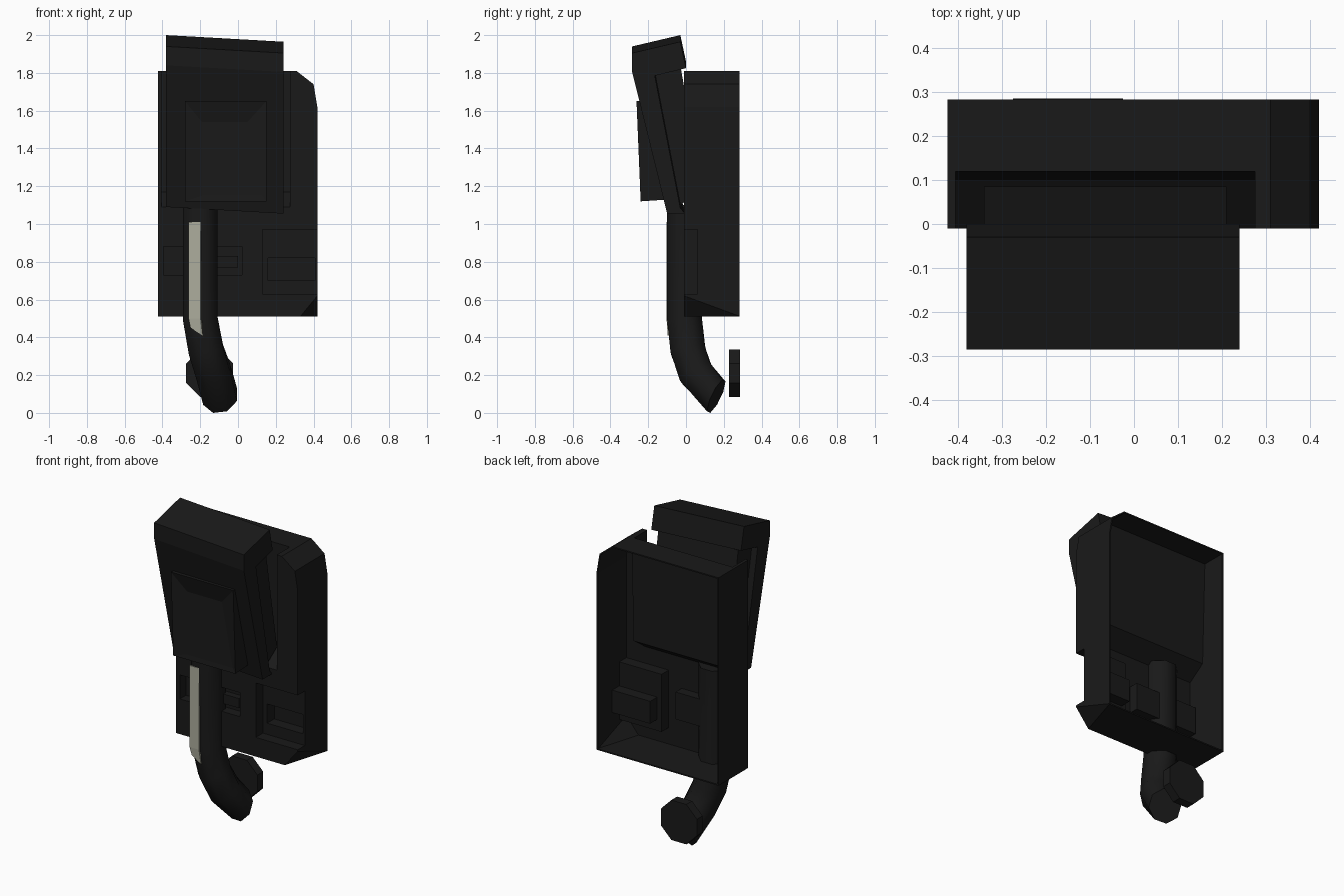
import bpy, bmesh, math
from mathutils import Vector

if "Cube" in bpy.data.objects:
    bpy.data.objects.remove(bpy.data.objects["Cube"])


def material(name, rgb):
    m = bpy.data.materials.new(name)
    m.diffuse_color = (*rgb, 1)
    m.use_nodes = True
    m.node_tree.nodes["Principled BSDF"].inputs["Base Color"].default_value = m.diffuse_color
    return m


black = material("black_plastic", (0.010, 0.010, 0.010))
cream = material("cream_strip", (0.42, 0.42, 0.34))


def finish(name, bm, mat):
    bmesh.ops.recalc_face_normals(bm, faces=bm.faces)
    me = bpy.data.meshes.new(name)
    bm.to_mesh(me)
    bm.free()
    me.materials.append(mat)
    ob = bpy.data.objects.new(name, me)
    bpy.context.collection.objects.link(ob)
    return ob


def loft(bm, rings):
    """Skin a list of equal rings and cap both ends."""
    vs = [[bm.verts.new(p) for p in r] for r in rings]
    n = len(vs[0])
    for a, b in zip(vs, vs[1:]):
        for i in range(n):
            bm.faces.new((a[i], a[(i + 1) % n], b[(i + 1) % n], b[i]))
    bm.faces.new(vs[0])
    bm.faces.new(vs[-1][::-1])


def prism(name, pts, a, b, axis, mat=black):
    """Extrude a profile: axis 'y' takes (x, z) points, axis 'x' takes (y, z)."""
    put = (lambda p, t: (p[0], t, p[1])) if axis == 'y' else (lambda p, t: (t, p[0], p[1]))
    bm = bmesh.new()
    loft(bm, [[put(p, t) for p in pts] for t in (a, b)])
    return finish(name, bm, mat)


def box(name, x, y, z, mat=black):
    return prism(name, [(x[0], z[0]), (x[1], z[0]), (x[1], z[1]), (x[0], z[1])], y[0], y[1], 'y', mat)


def combine(ob, tool, op):
    mod = ob.modifiers.new(op, 'BOOLEAN')
    mod.operation, mod.solver, mod.object = op, 'EXACT', tool
    tool.hide_render = True
    bpy.context.view_layer.update()
    dg = bpy.context.evaluated_depsgraph_get()
    me = bpy.data.meshes.new_from_object(ob.evaluated_get(dg))
    ob.modifiers.clear()
    ob.data = me
    bpy.data.objects.remove(tool)


def cut_corner(ob, inset):
    """Slice off the lower front right corner with a slanted plane."""
    a, b, c = Vector((.42, -.01, .62)), Vector((.33, -.01, .51)), Vector((.42, .283, .512))
    n = (b - a).cross(c - a).normalized()
    if n.x < 0:
        n = -n
    bm = bmesh.new()
    bm.from_mesh(ob.data)
    bmesh.ops.bisect_plane(bm, geom=bm.verts[:] + bm.edges[:] + bm.faces[:],
                           plane_co=a - n * inset, plane_no=n, clear_outer=True)
    bmesh.ops.holes_fill(bm, edges=[e for e in bm.edges if e.is_boundary])
    bmesh.ops.recalc_face_normals(bm, faces=bm.faces)
    bm.to_mesh(ob.data)
    bm.free()
    return ob


# Case: open-backed shell with chamfered corners
outline = [(-.423, .51), (.42, .51), (.42, 1.62), (.40, 1.74), (.31, 1.81), (-.423, 1.81)]
inside = [(-.415, .518), (.412, .518), (.412, 1.617), (.393, 1.734), (.307, 1.802), (-.415, 1.802)]
case = cut_corner(prism("case", outline, -.01, .283, 'y'), 0)
combine(case, cut_corner(prism("hollow", inside, 0, .4, 'y'), .008), 'DIFFERENCE')

# Backing walls for the recesses and the lid well, then the hollows themselves
for x, y, z in [((-.405, .03), (-.005, .06), (.72, .89)),
                ((.12, .415), (-.005, .07), (.62, .98)),
                ((.15, .415), (-.005, .14), (.69, .83))]:
    combine(case, box("backing", x, y, z), 'UNION')
combine(case, prism("well_backing", [(-.005, 1.806), (.13, 1.806), (.11, 1.16), (-.005, 1.08)],
                    -.418, .285, 'x'), 'UNION')
for x, y, z in [((-.395, .02), (-.05, .05), (.73, .88)),
                ((.13, .45), (-.05, .06), (.63, .97)),
                ((.16, .407), (-.05, .13), (.70, .82))]:
    combine(case, box("recess", x, y, z), 'DIFFERENCE')
combine(case, prism("well", [(-.05, 1.85), (.12, 1.85), (.10, 1.17), (-.05, 1.06)],
                    -.405, .275, 'x'), 'DIFFERENCE')
box("latch", (-.12, 0), (.01, .055), (.77, .83))

# Tilted lid with a hooked top, and its inner block
lid = prism("lid", [(-.285, 1.94), (-.03, 2.0), (0, 1.86), (-.165, 1.82), (-.03, 1.12),
                    (-.005, 1.09), (-.1, 1.09), (-.285, 1.84)], -.38, .24, 'x')
for v in lid.data.vertices:
    v.co.z -= .035 * (v.co.x + .38) / .62
prism("lid_inner_block", [(-.165, 1.80), (-.03, 1.84), (.085, 1.18), (-.03, 1.10)], -.34, .21, 'x')

# Raised wedge panel with a funnel recess, deepest at its top
panel = prism("lid_panel", [(-.262, 1.65), (-.24, 1.12), (-.09, 1.13), (-.20, 1.65)], -.28, .15, 'x')
bm = bmesh.new()
bm.from_mesh(panel.data)
front = min(bm.faces, key=lambda f: f.normal.y)
bmesh.ops.inset_region(bm, faces=[front], thickness=.05)
for v in front.verts:
    top, right = v.co.z > 1.4, v.co.x > 0
    v.co.x = (.05 if top else .13) if right else -.19
    v.co.z = 1.54 if top else 1.15
    v.co.y += .03 if top else .005
bm.to_mesh(panel.data)
bm.free()

# Curved handle: octagonal sections along a bent path
path = [Vector(p) for p in [(-.2, -.008, 1.10), (-.2, -.008, .5), (-.17, .01, .335),
                            (-.13, .05, .215), (-.095, .16, .095)]]
rings = []
for i, p in enumerate(path):
    d = (path[min(i + 1, 4)] - path[max(i - 1, 0)]).normalized()
    if i == 4:
        d = Vector((.25, .87, -.42)).normalized()
    u = (Vector((1, 0, 0)) - d * d.x).normalized()
    w = d.cross(u)
    rings.append([p + .1 * (u * math.cos(a) + w * math.sin(a))
                  for a in [(k + .5) * math.tau / 8 for k in range(8)]])
low = min(p.z for p in rings[-1])
rings[-1] = [p - Vector((0, 0, low)) for p in rings[-1]]
bm = bmesh.new()
loft(bm, rings)
handle = finish("handle", bm, black)
for f in handle.data.polygons:
    f.use_smooth = len(f.vertices) == 4

# Pale strip down the front of the handle
strip = prism("handle_strip", [(-.103, 1.01), (-.103, .5), (-.097, .42), (-.09, .42), (-.095, .5), (-.095, 1.01)],
              -.262, -.198, 'x', cream)
for v in strip.data.vertices:
    if v.co.z < .45:
        v.co.x += .01
        v.co.z += .03 if v.co.x < -.22 else -.01

# Loose round cap behind the handle
prism("round_cap", [(-.15 + .135 * math.cos((k + .5) * math.tau / 8),
                     .21 + .135 * math.sin((k + .5) * math.tau / 8)) for k in range(8)], .228, .285, 'y')
